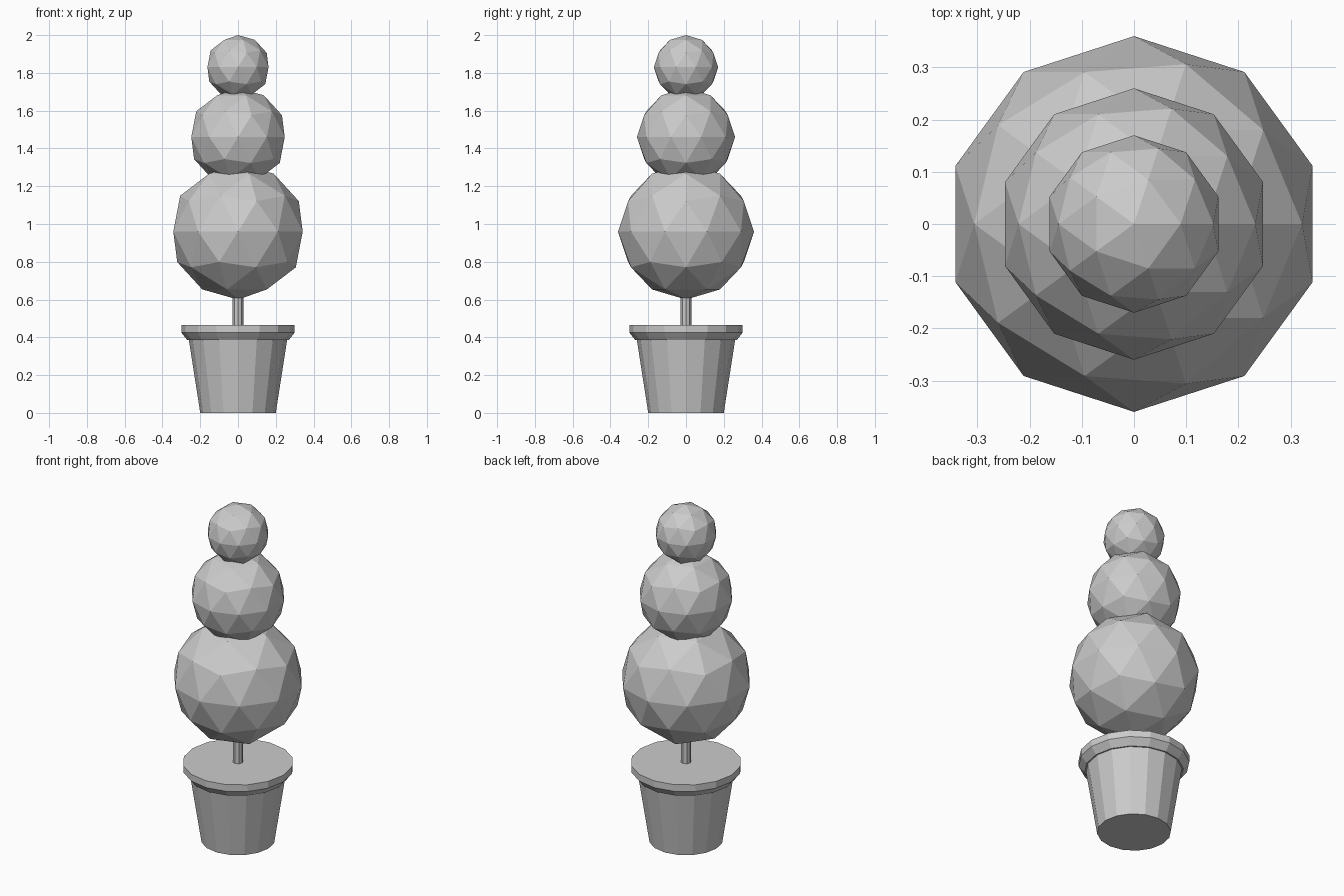
import bpy
import bmesh
from math import pi
from mathutils import Matrix

cube = bpy.data.objects.get("Cube")
if cube:
    bpy.data.objects.remove(cube, do_unlink=True)

# One plain grey for the whole model
GREY = (0.6, 0.6, 0.6, 1.0)
grey = bpy.data.materials.new("plain_grey")
grey.use_nodes = True
grey.diffuse_color = GREY
for node in grey.node_tree.nodes:
    if node.type == "BSDF_PRINCIPLED":
        node.inputs["Base Color"].default_value = GREY


def add_object(name, bm):
    bmesh.ops.recalc_face_normals(bm, faces=bm.faces)
    mesh = bpy.data.meshes.new(name)
    bm.to_mesh(mesh)
    bm.free()
    mesh.materials.append(grey)
    obj = bpy.data.objects.new(name, mesh)
    bpy.context.collection.objects.link(obj)
    return obj


def lathe(name, profile, sides):
    """Stack flat-sided rings from (radius, height) pairs and cap both ends."""
    bm = bmesh.new()
    rings = []
    for radius, height in profile:
        ring = bmesh.ops.create_circle(
            bm, segments=sides, radius=radius,
            matrix=Matrix.Translation((0, 0, height)))["verts"]
        rings.append(ring)
    for low, high in zip(rings, rings[1:]):
        for i in range(sides):
            j = (i + 1) % sides
            bm.faces.new((low[i], low[j], high[j], high[i]))
    bm.faces.new(rings[0])
    bm.faces.new(rings[-1])
    return add_object(name, bm)


def foliage_ball(name, radius, height):
    bm = bmesh.new()
    bmesh.ops.create_icosphere(bm, subdivisions=2, radius=radius)
    ball = add_object(name, bm)
    ball.location.z = height
    return ball


# Tapered pot with a flared lip and flat soil level with the rim
lathe("plant_pot", [(0.2, 0), (0.26, 0.385), (0.268, 0.385),
                    (0.3, 0.425), (0.3, 0.465)], 16)

# Thin trunk
lathe("trunk", [(0.028, 0.44), (0.028, 0.7)], 8)

# Three clipped foliage balls
foliage_ball("lower_foliage", 0.36, 0.96)
foliage_ball("middle_foliage", 0.26, 1.46)
foliage_ball("top_foliage", 0.17, 1.83)
